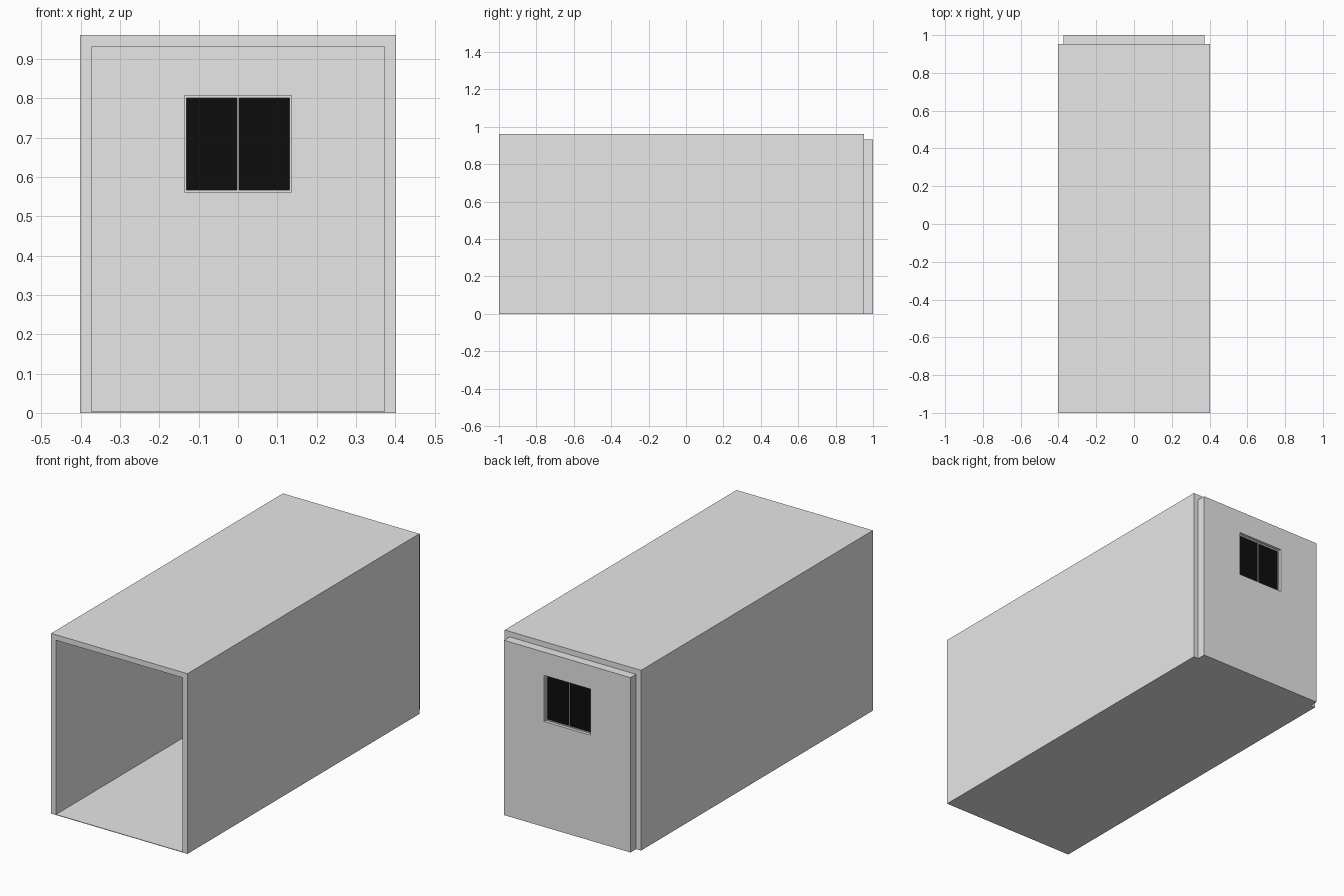
import bpy, bmesh

if "Cube" in bpy.data.objects:
    bpy.data.objects.remove(bpy.data.objects["Cube"])


def material(name, value):
    m = bpy.data.materials.new(name)
    m.diffuse_color = (value, value, value, 1)
    m.use_nodes = True
    m.node_tree.nodes["Principled BSDF"].inputs["Base Color"].default_value = m.diffuse_color
    return m


GREY = material("light grey", 0.8)
BLACK = material("black glass", 0.004)


def finish(name, bm, mat):
    bmesh.ops.recalc_face_normals(bm, faces=bm.faces)
    me = bpy.data.meshes.new(name)
    bm.to_mesh(me)
    bm.free()
    me.materials.append(mat)
    ob = bpy.data.objects.new(name, me)
    bpy.context.collection.objects.link(ob)
    return ob


def extrude_profile(name, points, y0, y1, mat):
    """Extrude an x-z outline from y0 to y1."""
    bm = bmesh.new()
    face = bm.faces.new([bm.verts.new((x, y0, z)) for x, z in points])
    out = bmesh.ops.extrude_face_region(bm, geom=[face])["geom"]
    verts = [v for v in out if isinstance(v, bmesh.types.BMVert)]
    bmesh.ops.translate(bm, verts=verts, vec=(0, y1 - y0, 0))
    return finish(name, bm, mat)


def rect(x0, x1, z0, z1):
    return [(x0, z0), (x1, z0), (x1, z1), (x0, z1)]


def ring(name, outer, inner, y0, y1, mat):
    """Rectangular wall with a rectangular hole through it."""
    bm = bmesh.new()
    loops = [[bm.verts.new((x, y, z)) for x, z in pts]
             for pts, y in ((outer, y0), (outer, y1), (inner, y1), (inner, y0))]
    for k in range(4):
        a, b = loops[k], loops[(k + 1) % 4]
        for i in range(4):
            j = (i + 1) % 4
            bm.faces.new((a[i], a[j], b[j], b[i]))
    return finish(name, bm, mat)


W, H, IW, IH = 0.402, 0.961, 0.373, 0.932
BACK, FLOOR = 0.953, 0.003

# Side walls and roof as one arch, on a thin floor
extrude_profile("walls_and_roof",
                [(-W, FLOOR), (-W, H), (W, H), (W, FLOOR),
                 (IW, FLOOR), (IW, IH), (-IW, IH), (-IW, FLOOR)],
                -1, BACK, GREY)
extrude_profile("floor", rect(-W, W, 0, FLOOR), -1, BACK, GREY)

# End wall with window opening
hole = rect(-0.136, 0.136, 0.562, 0.808)
ring("end_wall", rect(-IW, IW, 0, IH), hole, BACK, 1, GREY)

# Window frame, centre bar and two dark panes
ring("window_frame", hole, rect(-0.131, 0.131, 0.567, 0.801), 0.968, 0.984, GREY)
extrude_profile("window_bar", rect(-0.002, 0.002, 0.567, 0.801), 0.968, 0.984, GREY)
for side, x0, x1 in (("left", -0.131, -0.002), ("right", 0.002, 0.131)):
    extrude_profile("window_pane_" + side, rect(x0, x1, 0.567, 0.801),
                    0.972, 0.980, BLACK)
